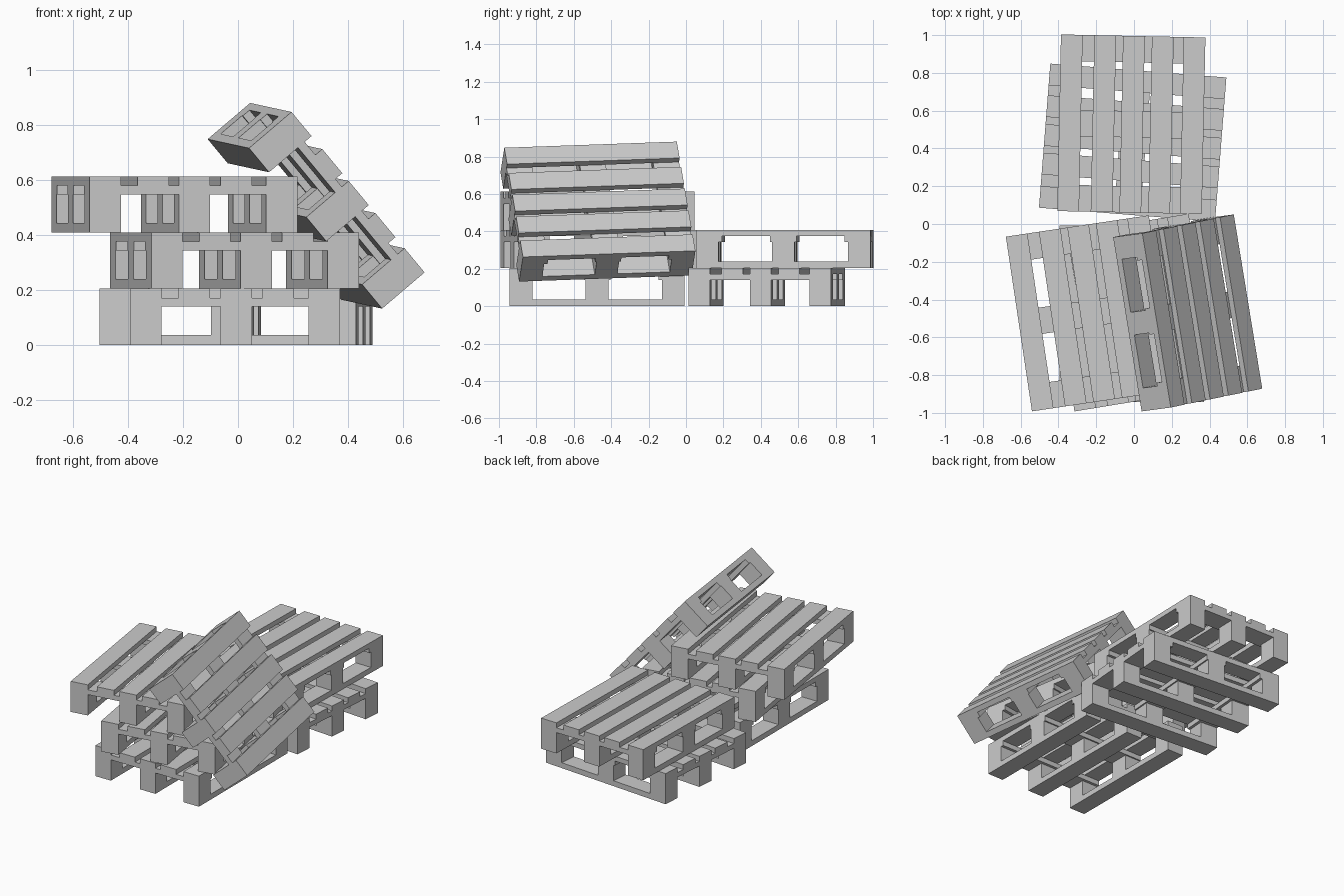
import bpy, bmesh
from math import radians
from mathutils import Matrix, Vector

if "Cube" in bpy.data.objects:
    bpy.data.objects.remove(bpy.data.objects["Cube"])

W, L = 0.765, 0.935            # pallet width (across boards) and length
BOARD = 0.115                  # board width
GAPS = [0.062, 0.037, 0.038, 0.053]
BLOCK, CROSS = 0.122, 0.14     # block and cross board depth
Z = [0.0, 0.036, 0.139, 0.171, 0.204]   # runner, block, cross board, deck levels

# Left edge of each deck board
STARTS = [-W / 2]
for g in GAPS:
    STARTS.append(STARTS[-1] + BOARD + g)


def add_box(bm, x0, x1, y0, y1, z0, z1):
    m = Matrix.Translation(((x0 + x1) / 2, (y0 + y1) / 2, (z0 + z1) / 2))
    m = m @ Matrix.Diagonal((x1 - x0, y1 - y0, z1 - z0, 1))
    bmesh.ops.create_cube(bm, size=1, matrix=m)


def rows(depth):
    """Front, middle and back spans along the pallet length."""
    return [(-L / 2, -L / 2 + depth), (-depth / 2, depth / 2), (L / 2 - depth, L / 2)]


def pallet_mesh():
    bm = bmesh.new()
    # deck boards
    for x in STARTS:
        add_box(bm, x, x + BOARD, -L / 2, L / 2, Z[3], Z[4])
    # cross boards under the deck
    for y0, y1 in rows(CROSS):
        add_box(bm, -W / 2, W / 2, y0, y1, Z[2], Z[3])
    # bottom runners with three blocks each
    for x in STARTS[::2]:
        add_box(bm, x, x + BOARD, -L / 2, L / 2, Z[0], Z[1])
        for y0, y1 in rows(BLOCK):
            add_box(bm, x, x + BOARD, y0, y1, Z[1], Z[2])
    me = bpy.data.meshes.new("pallet")
    bm.to_mesh(me)
    bm.free()
    return me


mesh = pallet_mesh()


def place(name, matrix):
    ob = bpy.data.objects.new(name, mesh)
    bpy.context.collection.objects.link(ob)
    ob.matrix_world = matrix


def flat(name, x, y, z, angle):
    place(name, Matrix.Translation((x, y, z)) @ Matrix.Rotation(radians(angle), 4, 'Z'))


# front stack
flat("front_bottom_pallet", -0.011, -0.475, 0.0, 0)
flat("front_middle_pallet", -0.013, -0.469, 0.204, 9.3)
flat("front_top_pallet", -0.231, -0.473, 0.408, 8.5)
# back stack, the lower one turned sideways
flat("back_bottom_pallet", -0.007, 0.431, 0.0, 85.5)
flat("back_top_pallet", -0.014, 0.528, 0.204, -1.2)

# pallet leaning against the front stack
ay = Vector((-0.161, 0.986, 0.035)).normalized()
ax = Vector((0.631, 0.13, -0.761))
ax = (ax - ay * ax.dot(ay)).normalized()
rot = Matrix((ax, ay, ax.cross(ay))).transposed().to_4x4()
place("leaning_pallet", Matrix.Translation((0.207, -0.481, 0.44)) @ rot)
